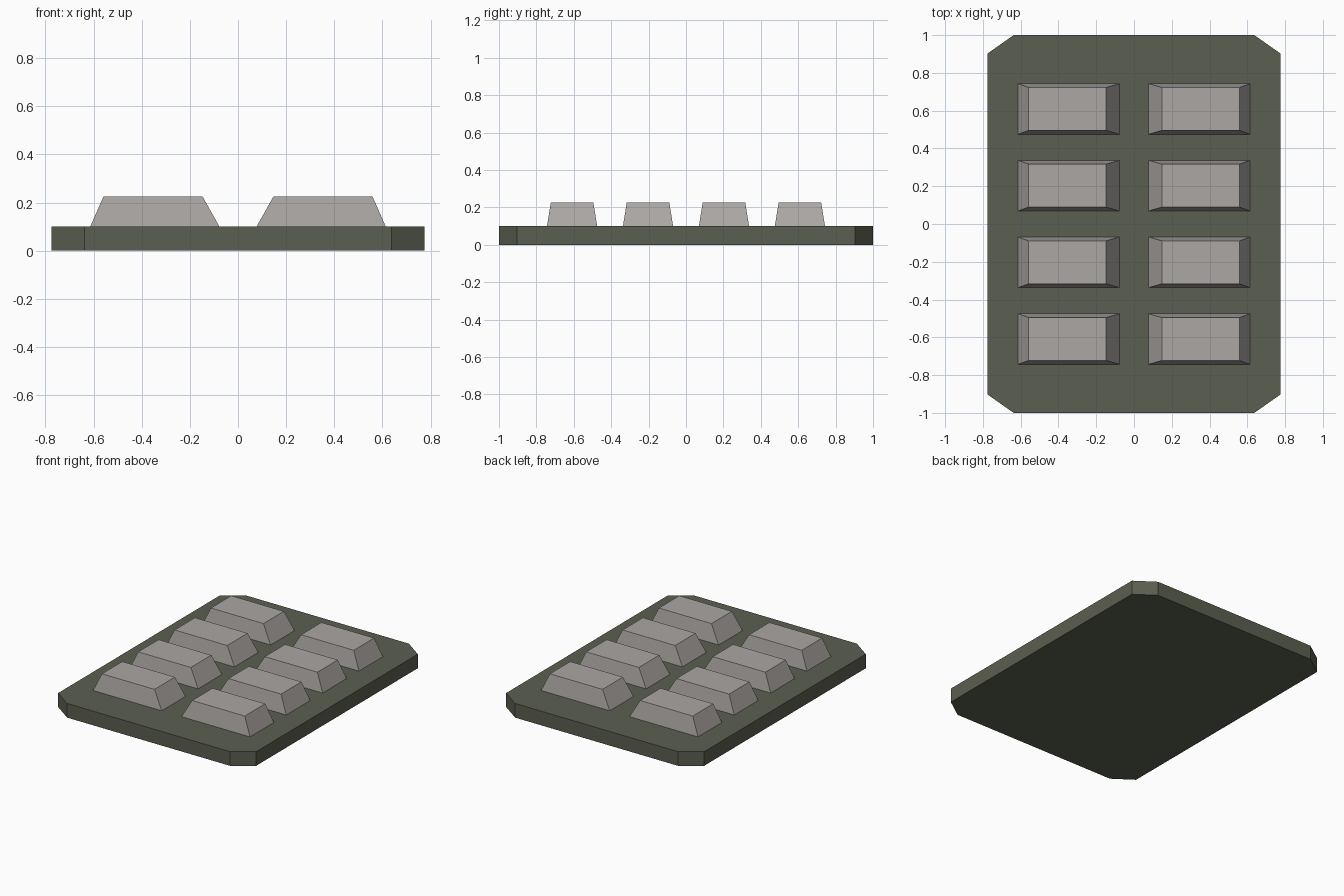
import bpy, bmesh

if "Cube" in bpy.data.objects:
    bpy.data.objects.remove(bpy.data.objects["Cube"])


def material(name, rgb):
    m = bpy.data.materials.new(name)
    m.diffuse_color = (*rgb, 1)
    m.use_nodes = True
    m.node_tree.nodes["Principled BSDF"].inputs["Base Color"].default_value = m.diffuse_color
    return m


def loft(name, lower, upper, z0, z1, mat):
    """Closed solid between two matching horizontal outlines."""
    bm = bmesh.new()
    a = [bm.verts.new((x, y, z0)) for x, y in lower]
    b = [bm.verts.new((x, y, z1)) for x, y in upper]
    bm.faces.new(a[::-1])
    bm.faces.new(b)
    n = len(a)
    for i in range(n):
        j = (i + 1) % n
        bm.faces.new((a[i], a[j], b[j], b[i]))
    bmesh.ops.recalc_face_normals(bm, faces=bm.faces)
    mesh = bpy.data.meshes.new(name)
    bm.to_mesh(mesh)
    bm.free()
    mesh.materials.append(mat)
    obj = bpy.data.objects.new(name, mesh)
    bpy.context.collection.objects.link(obj)
    return obj


def rect(x0, x1, y, half):
    return [(x0, y - half), (x1, y - half), (x1, y + half), (x0, y + half)]


olive = material("dark olive", (0.105, 0.114, 0.080))
grey = material("warm grey", (0.41, 0.385, 0.37))

# Base plate with cut corners
W, D, CX, CY = 0.775, 1.0, 0.637, 0.903
outline = [(-CX, -D), (CX, -D), (W, -CY), (W, CY),
           (CX, D), (-CX, D), (-W, CY), (-W, -CY)]
loft("base_plate", outline, outline, 0, 0.1, olive)

# Two columns of four tapered blocks, steeper on the outer ends
for side, sx in (("left", -1), ("right", 1)):
    for row in range(4):
        y = (row - 1.5) * 0.406
        loft(f"{side}_block_{row + 1}",
             rect(0.077 * sx, 0.614 * sx, y, 0.134),
             rect(0.147 * sx, 0.559 * sx, y, 0.114),
             0.1, 0.225, grey)
